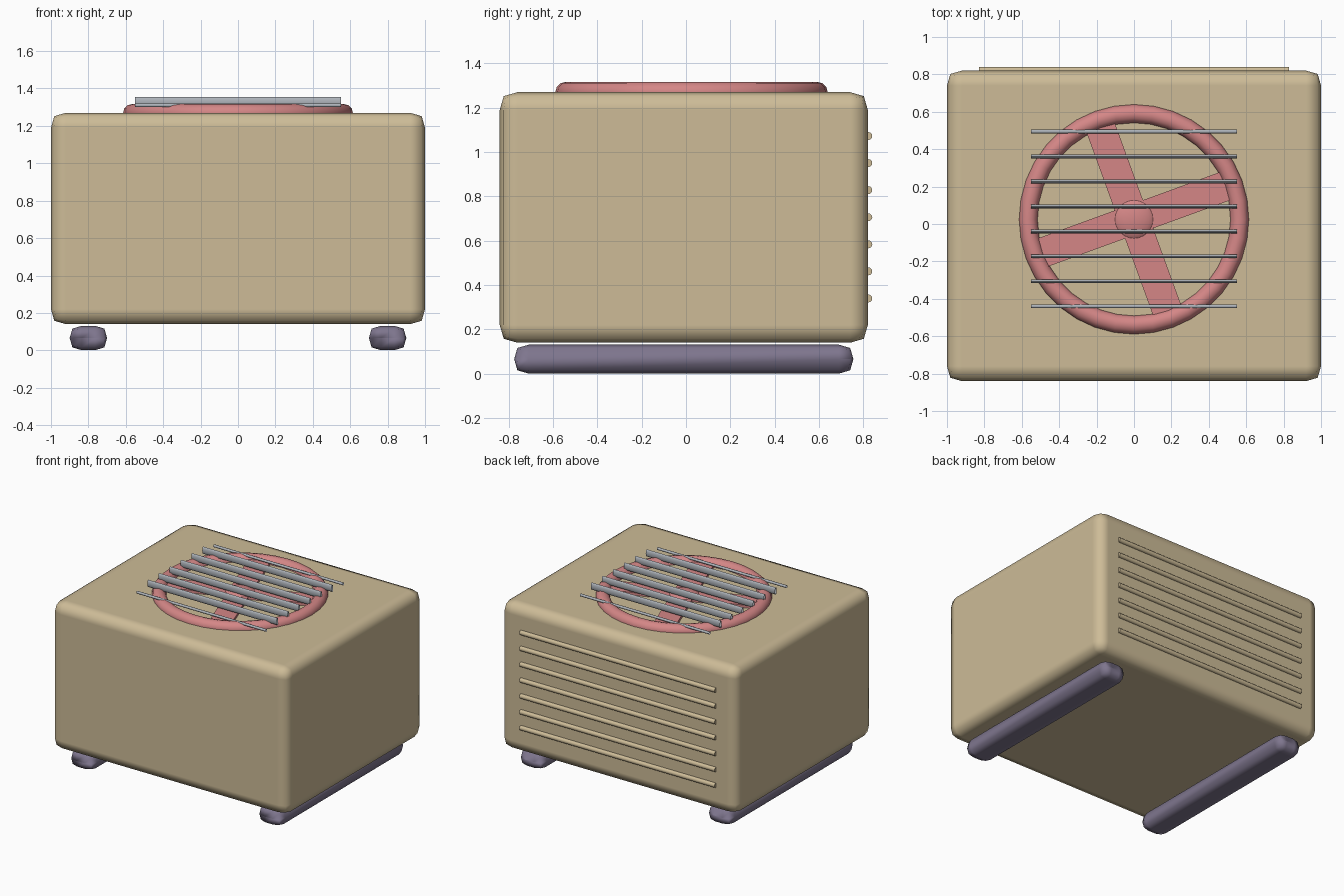
import bpy
from math import radians, cos, sin

cube = bpy.data.objects.get("Cube")
if cube:
    bpy.data.objects.remove(cube, do_unlink=True)


def material(name, rgb):
    mat = bpy.data.materials.new(name)
    mat.use_nodes = True
    mat.diffuse_color = (*rgb, 1)
    mat.node_tree.nodes["Principled BSDF"].inputs["Base Color"].default_value = (*rgb, 1)
    return mat


tan = material("warm tan", (0.61, 0.50, 0.31))
pink = material("dusty pink", (0.66, 0.24, 0.24))
slate = material("purple grey", (0.21, 0.18, 0.27))
steel = material("steel grey", (0.42, 0.45, 0.49))


def finish(name, mat, angle=60):
    obj = bpy.context.object
    obj.name = name
    obj.data.materials.append(mat)
    bpy.ops.object.shade_smooth_by_angle(angle=radians(angle))
    return obj


def soft_box(name, mat, center, size, bevel):
    """Unit cube whose rounding stretches with its scale."""
    bpy.ops.mesh.primitive_cube_add(size=1, location=center, scale=size)
    obj = finish(name, mat)
    mod = obj.modifiers.new("rounding", "BEVEL")
    mod.width = bevel
    mod.segments = 2
    mod.profile = 0.6
    mod.harden_normals = True
    return obj


def bar(name, mat, center, length, half_y, half_z, ends):
    """Elliptical bar running along x."""
    bpy.ops.mesh.primitive_cylinder_add(
        vertices=12, radius=1, depth=length, end_fill_type=ends, location=center,
        rotation=(0, radians(90), 0), scale=(half_z, half_y, 1))
    return finish(name, mat)


# Housing
soft_box("housing", tan, (0, -0.01, 0.705), (2, 1.66, 1.13), 0.08)

# Runner feet
for side, x in (("left", 0.8), ("right", -0.8)):
    soft_box(side + "_foot", slate, (x, -0.01, 0.066), (0.2, 1.53, 0.13), 0.13)

# Raised ribs on the back
for i in range(7):
    bar(f"back_rib_{i + 1}", tan, (0, 0.822, 0.34 + i * 0.122), 1.66, 0.018, 0.018, "NGON")

# Fan ring
fan_y = 0.025
bpy.ops.mesh.primitive_torus_add(
    location=(0, fan_y, 1.267), major_radius=0.565, minor_radius=0.05,
    major_segments=36, minor_segments=12)
finish("fan_ring", pink)

# Fan hub
bpy.ops.mesh.primitive_uv_sphere_add(
    segments=24, ring_count=12, radius=0.115, location=(0, fan_y, 1.27), scale=(1, 1, 0.38))
finish("fan_hub", pink)

# Fan blades
for i in range(4):
    turn = radians(20 + 90 * i)
    bpy.ops.mesh.primitive_cube_add(
        size=1, location=(0.29 * cos(turn), fan_y + 0.29 * sin(turn), 1.28),
        rotation=(0, 0, turn), scale=(0.5, 0.16, 0.02))
    finish(f"fan_blade_{i + 1}", pink, 30)

# Guard slats: thin outer rods, taller inner ones, all open-ended
for i in range(8):
    half_z = 0.01 if i in (0, 7) else 0.0275
    bar(f"guard_slat_{i + 1}", steel, (0, -0.44 + i * 0.1335, 1.30 + half_z),
        1.1, 0.01, half_z, "NOTHING")
